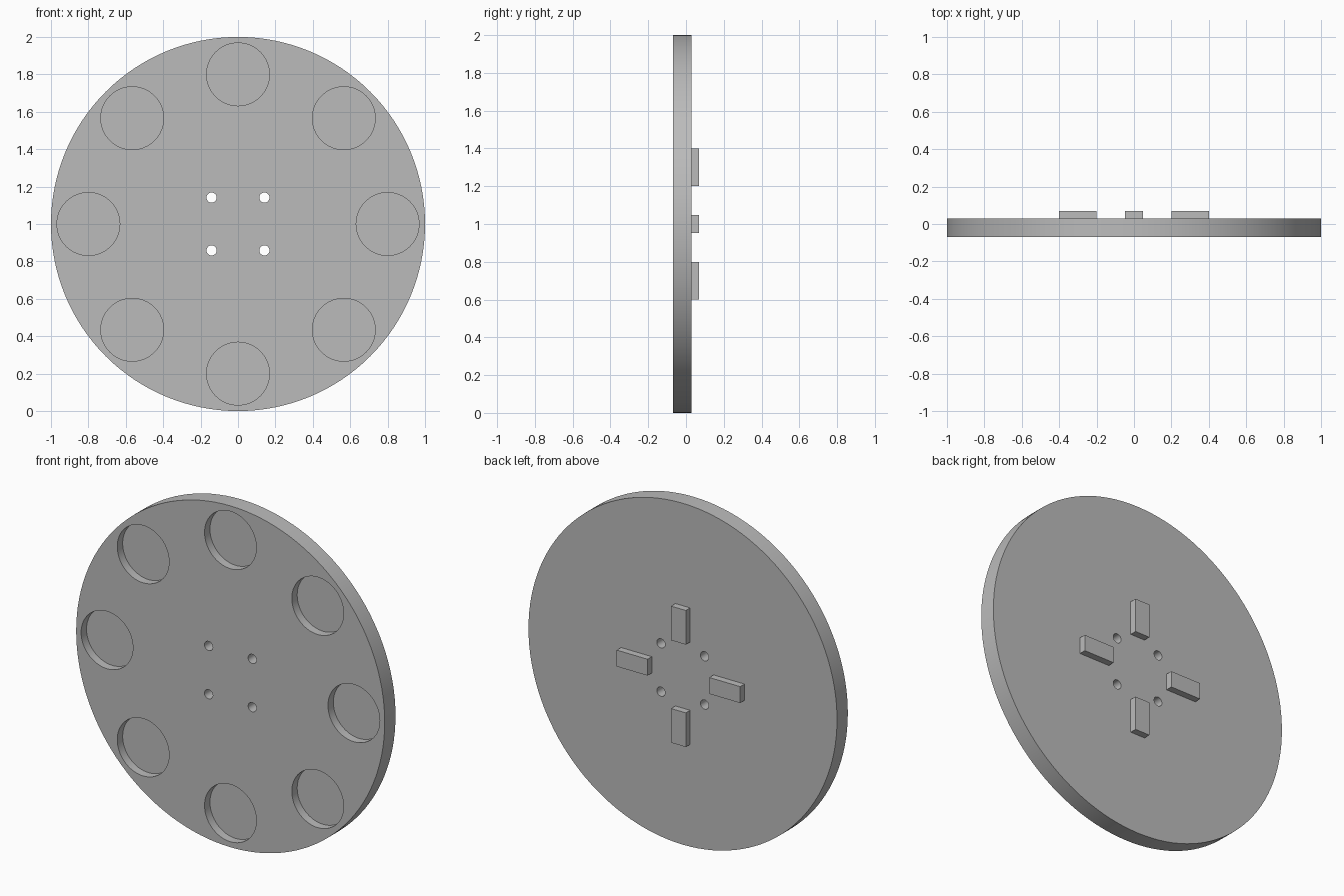
import bpy
from math import pi, sin, cos, radians

cube = bpy.data.objects.get("Cube")
if cube:
    bpy.data.objects.remove(cube, do_unlink=True)

# Single grey material
grey = bpy.data.materials.new("plain_grey")
grey.use_nodes = True
colour = (0.5, 0.5, 0.5, 1)
grey.diffuse_color = colour
grey.node_tree.nodes["Principled BSDF"].inputs["Base Color"].default_value = colour

CENTRE = 1.0                            # height of the wheel axis
FRONT, BACK, TAB_BACK = -0.07, 0.03, 0.07
POCKET_DEPTH = 0.05


def cylinder(name, radius, x, z, y0, y1, sides):
    """Cylinder along y from y0 to y1."""
    bpy.ops.mesh.primitive_cylinder_add(
        vertices=sides, radius=radius, depth=y1 - y0,
        location=(x, (y0 + y1) / 2, z), rotation=(pi / 2, 0, 0))
    obj = bpy.context.object
    obj.name = name
    return obj


def polar(radius, angle):
    return radius * cos(angle), CENTRE + radius * sin(angle)


# Main disc
disc = cylinder("disc", 1.0, 0, CENTRE, FRONT, BACK, 128)
disc.data.materials.append(grey)

# Cutters: eight round pockets in the front, four through holes
cutters = []
for i in range(8):
    x, z = polar(0.8, i * pi / 4)
    cutters.append(cylinder("pocket_cutter", 0.168, x, z,
                            FRONT - 0.1, FRONT + POCKET_DEPTH, 64))
for i in range(4):
    x, z = polar(0.2, pi / 4 + i * pi / 2)
    cutters.append(cylinder("hole_cutter", 0.027, x, z,
                            FRONT - 0.1, BACK + 0.1, 32))

bpy.context.view_layer.objects.active = disc
for cutter in cutters:
    cutter.hide_render = True
    cut = disc.modifiers.new("cut", 'BOOLEAN')
    cut.operation = 'DIFFERENCE'
    cut.solver = 'EXACT'
    cut.object = cutter
    bpy.ops.object.modifier_apply(modifier=cut.name)
    bpy.data.objects.remove(cutter, do_unlink=True)

bpy.ops.object.select_all(action='DESELECT')
disc.select_set(True)
bpy.context.view_layer.objects.active = disc
bpy.ops.object.shade_smooth_by_angle(angle=radians(30))

# Four radial tabs on the back
for i, side in enumerate(("left", "top", "right", "bottom")):
    angle = i * pi / 2
    x, z = polar(0.3, angle)
    bpy.ops.mesh.primitive_cube_add(
        size=1, location=(x, (BACK + TAB_BACK) / 2, z), rotation=(0, -angle, 0))
    tab = bpy.context.object
    tab.name = side + "_tab"
    tab.scale = (0.2, TAB_BACK - BACK, 0.096)
    tab.data.materials.append(grey)
